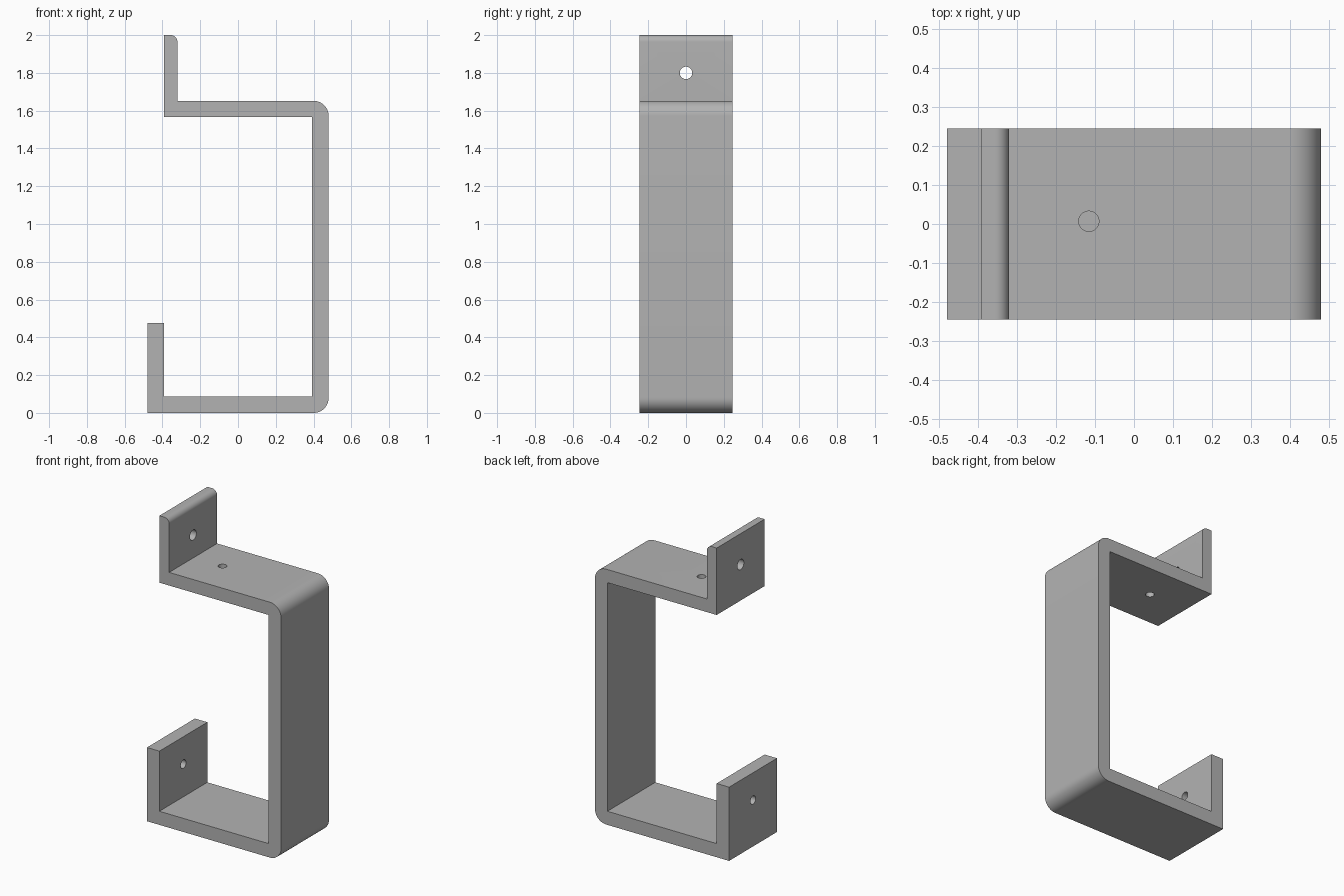
import bpy
import bmesh
from math import cos, sin, pi, radians
from mathutils import Matrix, Vector

cube = bpy.data.objects.get("Cube")
if cube:
    bpy.data.objects.remove(cube, do_unlink=True)

HALF_WIDTH = 0.245
BEND = 0.08      # outer bend radius
TIP = 0.035      # rounded tip of the upper flange

grey = bpy.data.materials.new("bracket grey")
grey.use_nodes = True
colour = (0.45, 0.45, 0.45, 1)
grey.diffuse_color = colour
grey.node_tree.nodes["Principled BSDF"].inputs["Base Color"].default_value = colour


def arc(cx, cz, r, start, steps=12):
    """Quarter turn, counter-clockwise, in the x-z plane."""
    angles = [radians(start) + pi / 2 * i / steps for i in range(steps + 1)]
    return [(cx + r * cos(a), cz + r * sin(a)) for a in angles]


def drill(name, centre, radius, axis):
    """Hidden cylinder used to cut a screw hole."""
    bm = bmesh.new()
    turn = Vector((0, 0, 1)).rotation_difference(Vector(axis)).to_matrix().to_4x4()
    bmesh.ops.create_cone(bm, cap_ends=True, segments=32, radius1=radius,
                          radius2=radius, depth=0.25,
                          matrix=Matrix.Translation(centre) @ turn)
    mesh = bpy.data.meshes.new(name)
    bm.to_mesh(mesh)
    bm.free()
    mesh.materials.append(grey)
    cutter = bpy.data.objects.new(name, mesh)
    bpy.context.collection.objects.link(cutter)
    cutter.hide_render = True
    return cutter


# Strip profile, counter-clockwise from the lower lip
profile = [(-0.48, 0)]
profile += arc(0.48 - BEND, BEND, BEND, -90)
profile += arc(0.48 - BEND, 1.652 - BEND, BEND, 0)
profile += [(-0.321, 1.652)]
profile += arc(-0.321 - TIP, 2 - TIP, TIP, 0)
profile += [(-0.391, 2), (-0.391, 1.567), (0.391, 1.567), (0.391, 0.088),
            (-0.391, 0.088), (-0.391, 0.477), (-0.48, 0.477)]

# Bent strip
bm = bmesh.new()
face = bm.faces.new([bm.verts.new((x, -HALF_WIDTH, z)) for x, z in profile])
side = bmesh.ops.extrude_face_region(bm, geom=[face])["geom"]
bmesh.ops.translate(bm, vec=(0, 2 * HALF_WIDTH, 0),
                    verts=[v for v in side if isinstance(v, bmesh.types.BMVert)])
bmesh.ops.recalc_face_normals(bm, faces=bm.faces)
mesh = bpy.data.meshes.new("bracket")
bm.to_mesh(mesh)
bm.free()
mesh.materials.append(grey)
bracket = bpy.data.objects.new("bracket", mesh)
bpy.context.collection.objects.link(bracket)

# Screw holes
cutters = [
    drill("flange_hole_cutter", (-0.355, 0, 1.8), 0.033, (1, 0, 0)),
    drill("shelf_hole_cutter", (-0.116, 0.007, 1.61), 0.026, (0, 0, 1)),
    drill("lip_hole_cutter", (-0.435, 0, 0.3), 0.027, (1, 0, 0)),
]
bpy.ops.object.select_all(action="DESELECT")
bracket.select_set(True)
bpy.context.view_layer.objects.active = bracket
for cutter in cutters:
    cut = bracket.modifiers.new(cutter.name, "BOOLEAN")
    cut.operation = "DIFFERENCE"
    cut.solver = "EXACT"
    cut.object = cutter
    bpy.ops.object.modifier_apply(modifier=cut.name)
    bpy.data.objects.remove(cutter, do_unlink=True)

bpy.ops.object.shade_smooth_by_angle(angle=radians(30))
